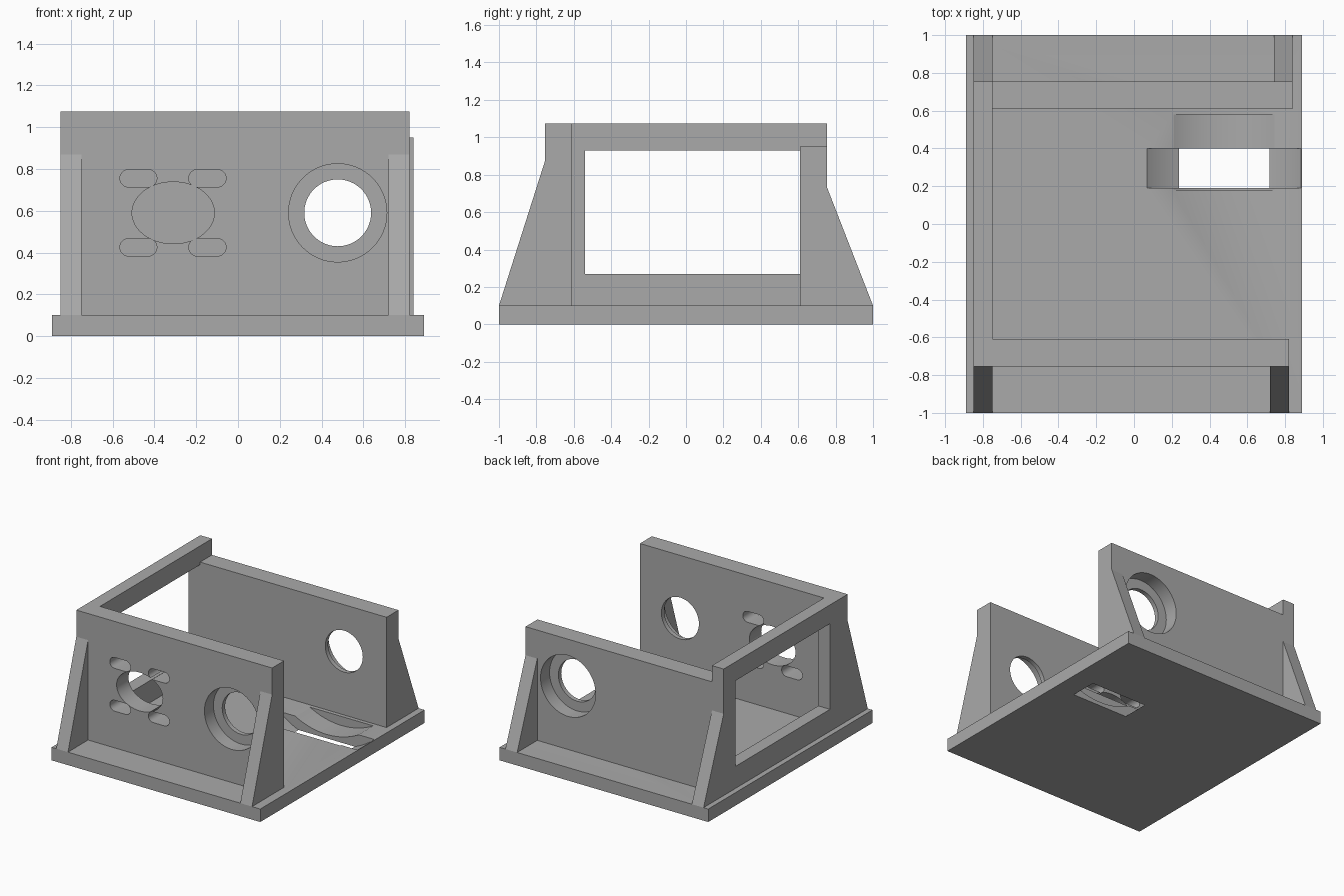
import bpy, bmesh, math
from mathutils import Matrix, Vector

if "Cube" in bpy.data.objects:
    bpy.data.objects.remove(bpy.data.objects["Cube"], do_unlink=True)

grey = bpy.data.materials.new("plain grey")
grey.use_nodes = True
grey.diffuse_color = (0.4, 0.4, 0.4, 1)
grey.node_tree.nodes["Principled BSDF"].inputs["Base Color"].default_value = (0.4, 0.4, 0.4, 1)


def make(name, bm):
    bmesh.ops.recalc_face_normals(bm, faces=bm.faces)
    mesh = bpy.data.meshes.new(name)
    bm.to_mesh(mesh)
    bm.free()
    mesh.materials.append(grey)
    ob = bpy.data.objects.new(name, mesh)
    bpy.context.collection.objects.link(ob)
    return ob


def box(name, x, y, z):
    bm = bmesh.new()
    bmesh.ops.create_cube(bm, size=1)
    for v in bm.verts:
        v.co = [lo + (c + 0.5) * (hi - lo) for c, (lo, hi) in zip(v.co, (x, y, z))]
    return make(name, bm)


def prism(name, points, sweep):
    """Extrude a closed outline along a vector."""
    bm = bmesh.new()
    face = bm.faces.new([bm.verts.new(p) for p in points])
    out = bmesh.ops.extrude_face_region(bm, geom=[face])["geom"]
    bmesh.ops.translate(bm, vec=Vector(sweep),
                        verts=[e for e in out if isinstance(e, bmesh.types.BMVert)])
    return make(name, bm)


def round_cutter(x, z, rx, rz, y0, y1, sides=64):
    """Elliptical cutter running along y."""
    ring = [math.tau * i / sides for i in range(sides)]
    return prism("cutter", [(x + rx * math.cos(a), y0, z + rz * math.sin(a)) for a in ring],
                 (0, y1 - y0, 0))


def slot_cutter(x0, x1, z, r, y0, y1):
    """Horizontal slot with round ends."""
    pts = []
    for cx, start in ((x1 - r, -math.pi / 2), (x0 + r, math.pi / 2)):
        for i in range(13):
            a = start + math.pi * i / 12
            pts.append((cx + r * math.cos(a), y0, z + r * math.sin(a)))
    return prism("cutter", pts, (0, y1 - y0, 0))


def cut(ob, cutter):
    cutter.hide_render = True
    mod = ob.modifiers.new("cut", 'BOOLEAN')
    mod.operation = 'DIFFERENCE'
    mod.solver = 'EXACT'
    mod.object = cutter
    bpy.ops.object.select_all(action='DESELECT')
    bpy.context.view_layer.objects.active = ob
    ob.select_set(True)
    bpy.ops.object.modifier_apply(modifier=mod.name)
    bpy.data.objects.remove(cutter, do_unlink=True)


LEFT, INNER = -0.85, -0.75       # side wall planes
HOLE_X, HOLE_Z = 0.477, 0.59     # wheel axis
MOUNT_X = -0.31                  # slotted mount centre

# Main plates
base = box("base_plate", (-0.89, 0.89), (-1, 1), (0, 0.1))
front = box("front_wall", (LEFT, 0.82), (-0.755, -0.61), (0.1, 1.075))
back = box("back_wall", (INNER, 0.84), (0.61, 0.755), (0.1, 0.95))
side = box("side_frame", (LEFT, INNER), (-0.61, 0.755), (0.1, 1.075))

# Window in the side frame
cut(side, box("cutter", (-1, -0.6), (-0.54, 0.61), (0.27, 0.93)))

# Round wheel clearances in the base
cut(base, round_cutter(HOLE_X, HOLE_Z, 0.56, 0.56, 0.18, 0.58, 128))
cut(base, round_cutter(HOLE_X, HOLE_Z, 0.637, 0.637, 0.19, 0.4, 128))

# Stepped bearing holes, wide on the outer face
for wall, s in ((front, -1), (back, 1)):
    cut(wall, round_cutter(HOLE_X, HOLE_Z, 0.16, 0.16, s * 0.5, s * 0.9))
    cut(wall, round_cutter(HOLE_X, HOLE_Z, 0.235, 0.235, s * 0.645, s * 0.9))

# Oval mount opening with four slots in the front wall
cut(front, round_cutter(MOUNT_X, HOLE_Z, 0.197, 0.148, -0.9, -0.5))
for dz in (-0.165, 0.165):
    for x0, x1 in ((-0.565, -0.388), (-0.236, -0.057)):
        cut(front, slot_cutter(x0, x1, HOLE_Z + dz * 1.0, 0.042, -0.9, -0.5))

# Sloping buttresses at the wall ends
for name, s, top, right in (("front", -1, 0.87, 0.72), ("back", 1, 0.73, 0.74)):
    for end, x in (("right", LEFT), ("left", right)):
        prism(f"{name}_{end}_buttress",
              [(x, s * 0.755, 0.1), (x, s, 0.1), (x, s * 0.755, top)], (0.1, 0, 0))

# Smooth the round cuts, keep the corners sharp
bpy.ops.object.select_all(action='DESELECT')
for ob in (base, front, back):
    ob.select_set(True)
bpy.context.view_layer.objects.active = base
bpy.ops.object.shade_smooth_by_angle(angle=math.radians(30))
